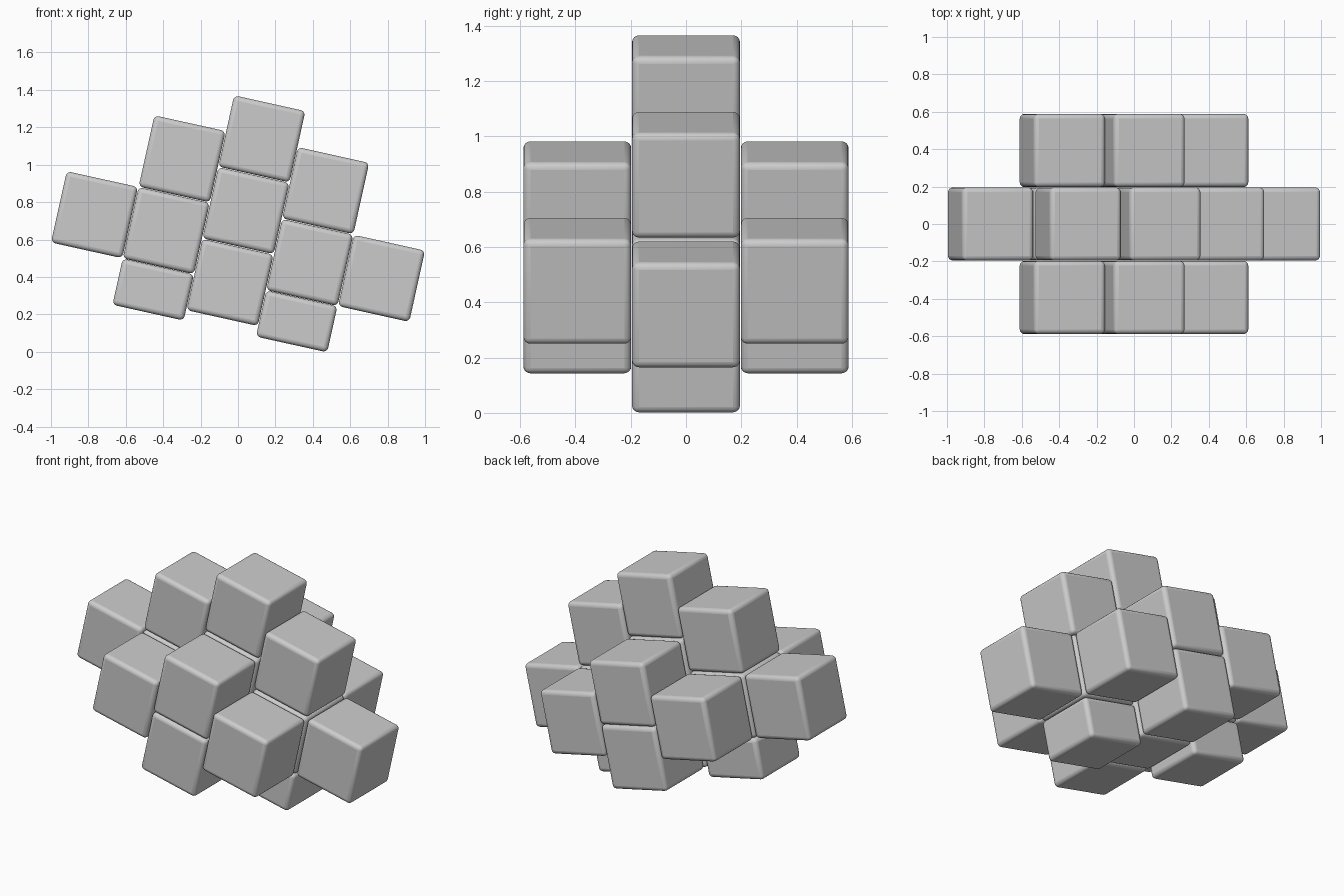
import bpy
from math import radians
from mathutils import Matrix, Vector

if "Cube" in bpy.data.objects:
    bpy.data.objects.remove(bpy.data.objects["Cube"])

PITCH = 0.393    # spacing between cubes
SIZE = 0.390     # cube edge
TILT = Matrix.Rotation(radians(12.5), 4, 'Y')
CENTRE = Matrix.Translation((0, 0, 0.5625))


def block(name, col, layer, low, high):
    """Rounded block in a tilted column, reaching from low to high along it."""
    bpy.ops.mesh.primitive_cube_add(size=1)
    ob = bpy.context.object
    ob.name = name
    ob.data.transform(Matrix.Diagonal((SIZE, SIZE, high - low, 1)))
    ob.matrix_world = CENTRE @ TILT @ Matrix.Translation(
        Vector((col * PITCH, layer * PITCH, (low + high) / 2)))
    bev = ob.modifiers.new("rounding", 'BEVEL')
    bev.width = 0.025
    bev.segments = 4
    bpy.ops.object.shade_smooth_by_angle(angle=radians(30))
    return ob


def cube(name, col, layer, v):
    return block(name, col, layer, v * PITCH - SIZE / 2, v * PITCH + SIZE / 2)


# front and back layers: diamond of four cubes each
for layer, label in ((-1, "front_cube"), (1, "back_cube")):
    for col, v in ((-1, 0), (1, 0), (0, 0.5), (0, -0.5)):
        cube(label, col, layer, v)

# middle layer: centre column, then the staggered side columns
for v in (1.5, 0.5, -0.5):
    cube("centre_cube", 0, 0, v)
for side in (-1, 1):
    cube("inner_side_cube", side, 0, 0)
    cube("upper_side_cube", side, 0, 1)
    cube("outer_side_cube", 2 * side, 0, 0)
    # shorter foot blocks under the side columns
    block("foot_block", side, 0, -0.449, -PITCH / 2)
